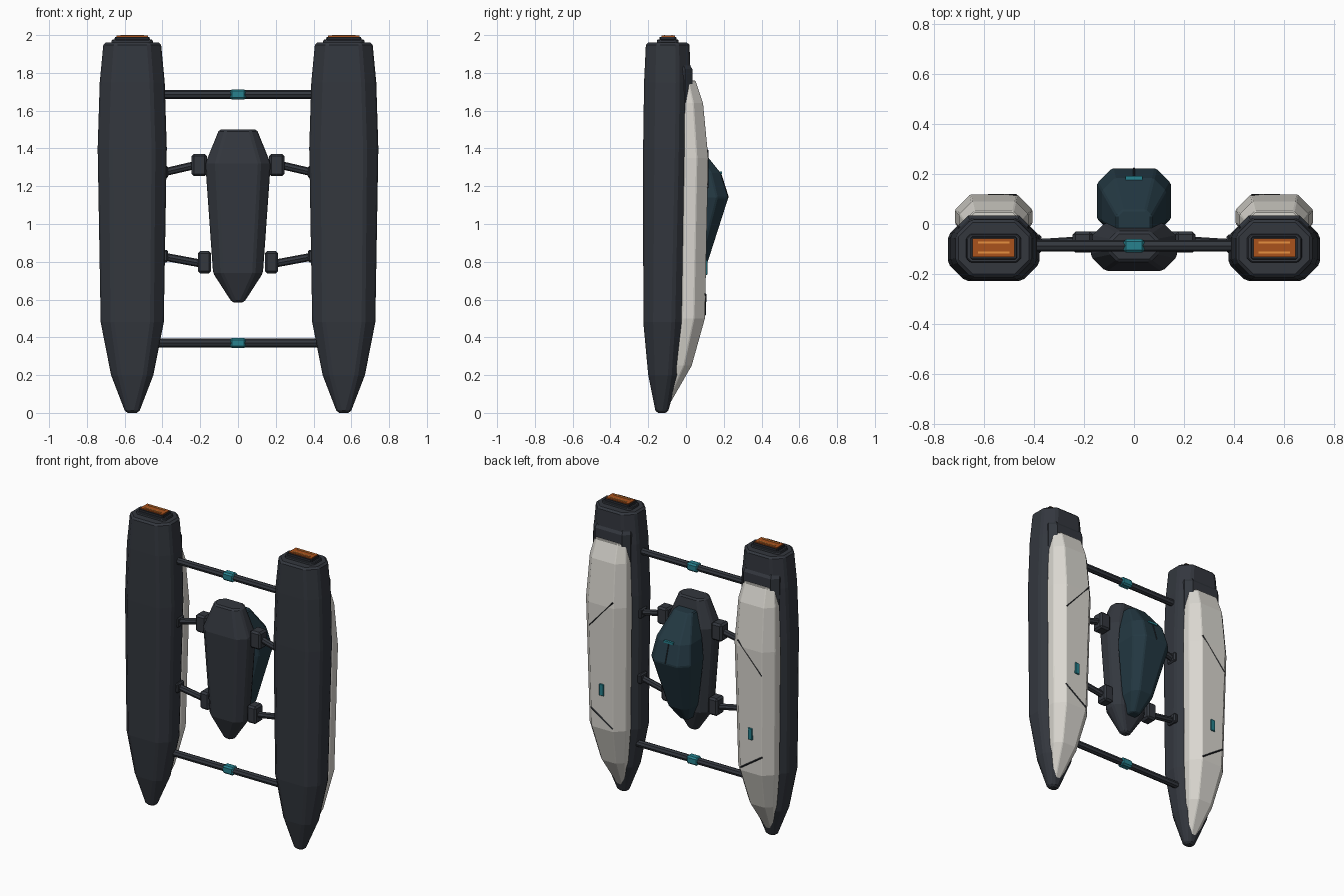
import bpy, bmesh
from mathutils import Vector

if "Cube" in bpy.data.objects:
    bpy.data.objects.remove(bpy.data.objects["Cube"])


def mat(name, rgb):
    m = bpy.data.materials.new(name)
    m.diffuse_color = (*rgb, 1)
    m.use_nodes = True
    m.node_tree.nodes["Principled BSDF"].inputs["Base Color"].default_value = m.diffuse_color
    return m


DARK = mat("dark_hull", (0.033, 0.038, 0.048))
DEEP = mat("deep_grey", (0.018, 0.021, 0.027))
WHITE = mat("white_shell", (0.70, 0.68, 0.63))
GLASS = mat("canopy_blue", (0.017, 0.040, 0.055))
TEAL = mat("teal", (0.02, 0.22, 0.27))
ORANGE = mat("orange", (0.40, 0.085, 0.012))
GLOW = mat("glow", (0.80, 0.28, 0.05))


def finish(bm, name, material, bevel=0.0):
    bmesh.ops.recalc_face_normals(bm, faces=bm.faces)
    me = bpy.data.meshes.new(name)
    bm.to_mesh(me)
    bm.free()
    me.materials.append(material)
    ob = bpy.data.objects.new(name, me)
    bpy.context.collection.objects.link(ob)
    if bevel:
        b = ob.modifiers.new("bevel", 'BEVEL')
        b.width = bevel
        b.segments = 1
        b.limit_method = 'ANGLE'
        b.angle_limit = 0.45
    return ob


def loft(name, cx, sections, material, chamfer=0.55, bevel=0.0):
    """Stack of chamfered rectangles: (z, half width, front y, back y)."""
    bm = bmesh.new()
    rings = []
    for z, w, y0, y1 in sections:
        cy, h = (y0 + y1) / 2, (y1 - y0) / 2
        c = chamfer * min(w, h)
        pts = [(w, -h + c), (w, h - c), (w - c, h), (-w + c, h),
               (-w, h - c), (-w, -h + c), (-w + c, -h), (w - c, -h)]
        rings.append([bm.verts.new((cx + x, cy + y, z)) for x, y in pts])
    for a, b in zip(rings, rings[1:]):
        for i in range(8):
            j = (i + 1) % 8
            bm.faces.new((a[i], a[j], b[j], b[i]))
    bm.faces.new(rings[0])
    bm.faces.new(rings[-1])
    return finish(bm, name, material, bevel)


def box(name, centre, size, material, bevel=0.0):
    bm = bmesh.new()
    bmesh.ops.create_cube(bm, size=1)
    for v in bm.verts:
        v.co = Vector([c + a * s for c, a, s in zip(centre, v.co, size)])
    return finish(bm, name, material, bevel)


def rod(name, p, q, r, material, sides=8):
    p, q = Vector(p), Vector(q)
    bm = bmesh.new()
    bmesh.ops.create_cone(bm, cap_ends=True, segments=sides, radius1=r,
                          radius2=r, depth=(q - p).length)
    ob = finish(bm, name, material)
    ob.location = (p + q) / 2
    ob.rotation_mode = 'QUATERNION'
    ob.rotation_quaternion = (q - p).to_track_quat('Z', 'Y')
    return ob


for side, s in (("right", 1), ("left", -1)):
    cx = 0.56 * s
    # long dark hull
    loft(side + "_hull", cx, [
        (0.0, 0.035, -0.16, -0.097), (0.2, 0.112, -0.20, -0.04),
        (0.48, 0.167, -0.226, -0.005), (1.4, 0.183, -0.227, 0.022),
        (1.75, 0.172, -0.222, 0.026), (1.96, 0.152, -0.212, 0.018)],
        DARK, 0.55, 0.012)
    # pale armour shell on the back, with a dark seat above it
    loft(side + "_shell", cx, [
        (0.05, 0.03, -0.13, -0.085), (0.25, 0.092, -0.09, 0.03),
        (0.5, 0.137, -0.07, 0.10), (1.35, 0.154, -0.06, 0.118),
        (1.64, 0.138, -0.06, 0.09), (1.76, 0.115, -0.06, 0.05)],
        WHITE, 0.68, 0.004)
    loft(side + "_shell_seat", cx, [
        (1.6, 0.14, -0.12, 0.035), (1.82, 0.14, -0.12, 0.034),
        (1.85, 0.13, -0.12, 0.015)], DARK, 0.5)
    # panel seams and marker on the shell
    rod(side + "_upper_seam", (0.65 * s, 0.113, 1.19), (0.47 * s, 0.115, 1.39), 0.005, DEEP, 4)
    rod(side + "_lower_seam", (0.647 * s, 0.103, 0.63), (0.483 * s, 0.101, 0.52), 0.005, DEEP, 4)
    box(side + "_marker", (cx, 0.107, 0.77), (0.034, 0.012, 0.08), TEAL, 0.003)
    # stepped exhaust on top
    loft(side + "_exhaust_collar", cx, [(1.94, 0.112, -0.155, -0.038),
                                        (1.976, 0.108, -0.153, -0.04)], DARK, 0.3, 0.004)
    loft(side + "_exhaust_rim", cx, [(1.97, 0.094, -0.142, -0.05),
                                     (1.99, 0.092, -0.14, -0.052)], DEEP, 0.15)
    box(side + "_exhaust_core", (cx, -0.094, 1.987), (0.168, 0.074, 0.02), ORANGE)
    for i, y in enumerate((-0.114, -0.074)):
        box(f"{side}_exhaust_glow_{i}", (cx, y, 1.996), (0.125, 0.007, 0.008), GLOW)
    # pod brackets and struts
    for lvl, bx, bz, w, hz in (("upper", 0.205, 1.312, 0.08, 1.275),
                               ("lower", 0.177, 0.797, 0.07, 0.83)):
        box(f"{side}_{lvl}_bracket", (bx * s, -0.072, bz), (w, 0.085, 0.118), DARK, 0.012)
        rod(f"{side}_{lvl}_strut", (bx * s, -0.07, bz + (0.005 if lvl == "upper" else -0.01)),
            (0.45 * s, -0.085, hz + (-0.015 if lvl == "upper" else 0.008)), 0.021, DARK)
        box(f"{side}_{lvl}_strut_foot", (0.385 * s, -0.08, hz), (0.03, 0.075, 0.065), DARK, 0.008)

# cross bars with sleeves
for lvl, z in (("upper", 1.686), ("lower", 0.37)):
    rod(lvl + "_cross_bar", (-0.45, -0.087, z), (0.45, -0.087, z), 0.023, DARK)
    box(lvl + "_bar_sleeve", (0, -0.087, z), (0.084, 0.054, 0.054), TEAL, 0.01)

# central pod
loft("pod_body", 0, [
    (0.585, 0.032, -0.115, -0.06), (0.74, 0.132, -0.165, -0.01),
    (1.32, 0.173, -0.187, 0.005), (1.5, 0.1, -0.15, -0.03)], DARK, 0.6, 0.01)

# faceted canopy
loft("canopy", 0, [
    (0.69, 0.035, -0.06, 0.03), (0.8, 0.085, -0.05, 0.115),
    (1.14, 0.147, -0.04, 0.224), (1.27, 0.128, -0.04, 0.183),
    (1.43, 0.07, -0.05, 0.055)], GLASS, 0.45, 0.006)
box("canopy_light", (0, 0.183, 1.272), (0.068, 0.016, 0.014), TEAL)
rod("canopy_ridge", (0, 0.183, 1.27), (0, 0.224, 1.14), 0.003, DEEP, 4)
